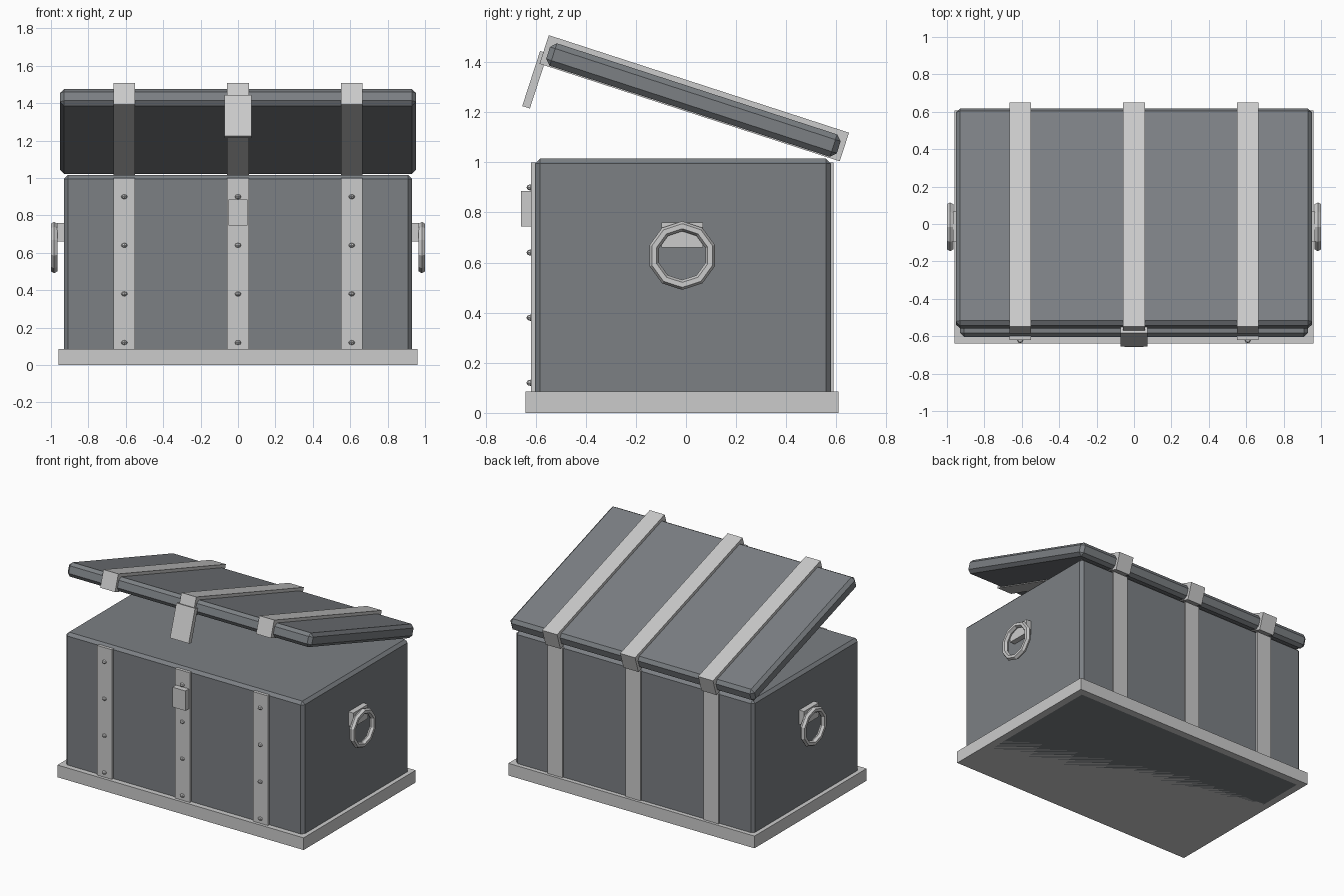
import bpy
from math import radians, pi
from mathutils import Matrix, Vector

if "Cube" in bpy.data.objects:
    bpy.data.objects.remove(bpy.data.objects["Cube"])

dark = bpy.data.materials.new("dark_panel")
dark.diffuse_color = (0.2, 0.215, 0.23, 1)
dark.use_nodes = True
dark.node_tree.nodes["Principled BSDF"].inputs["Base Color"].default_value = dark.diffuse_color


def box(name, x, y, z, bevel=0, mat=None, frame=None):
    """Box from (min, max) ranges, optionally placed in a tilted frame."""
    bpy.ops.mesh.primitive_cube_add(size=1)
    o = bpy.context.object
    o.name = name
    rng = (x, y, z)
    mid = Vector([(a + b) / 2 for a, b in rng])
    size = [b - a for a, b in rng]
    o.data.transform(Matrix.Translation(mid) @ Matrix.Diagonal((*size, 1)))
    if frame:
        o.matrix_world = frame
    if bevel:
        m = o.modifiers.new("bevel", "BEVEL")
        m.width = bevel
        m.segments = 1
    if mat:
        o.data.materials.append(mat)
    return o


# Chest body and plinth
box("body", (-0.93, 0.93), (-0.603, 0.578), (0, 1.015), 0.02, dark)
box("base_plinth", (-0.96, 0.96), (-0.64, 0.608), (0, 0.086))

# Open lid, hinged at the back edge
lid = Matrix.Translation((0, 0.033, 1.256)) @ Matrix.Rotation(radians(-18), 4, 'X')
box("lid", (-0.952, 0.952), (-0.611, 0.609), (-0.055, 0.039), 0.022, dark, lid)

# Straps around body and lid, with rivets down the front
for i, x in enumerate((-0.608, 0, 0.608)):
    xr = (x - 0.058, x + 0.058)
    box(f"body_strap_{i}", xr, (-0.619, 0.589), (0.05, 1.0))
    box(f"lid_strap_{i}", xr, (-0.63, 0.63), (-0.06, 0.06), frame=lid)
    for j in range(4):
        bpy.ops.mesh.primitive_uv_sphere_add(segments=8, ring_count=4, radius=0.017,
                                             location=(x, -0.62, 0.12 + 0.26 * j))
        r = bpy.context.object
        r.name = f"rivet_{i}_{j}"
        r.scale = (1, 1, 0.75)

# Lock block and hanging hasp
box("lock", (-0.05, 0.05), (-0.658, -0.61), (0.745, 0.885))
box("hasp", (-0.073, 0.073), (-0.6435, -0.6115), (-0.242, -0.011), frame=lid)

# Side ring handles and their mounts
for side, s in (("left", -1), ("right", 1)):
    box(f"handle_mount_{side}", sorted((s * 0.91, s * 0.968)), (-0.097, 0.067), (0.66, 0.76))
    bpy.ops.mesh.primitive_torus_add(major_segments=10, minor_segments=6,
                                     major_radius=0.117, minor_radius=0.02)
    o = bpy.context.object
    o.name = f"ring_handle_{side}"
    o.data.transform(Matrix.Rotation(pi / 2, 4, 'Y'))
    o.location = (s * 0.983, -0.015, 0.628)
